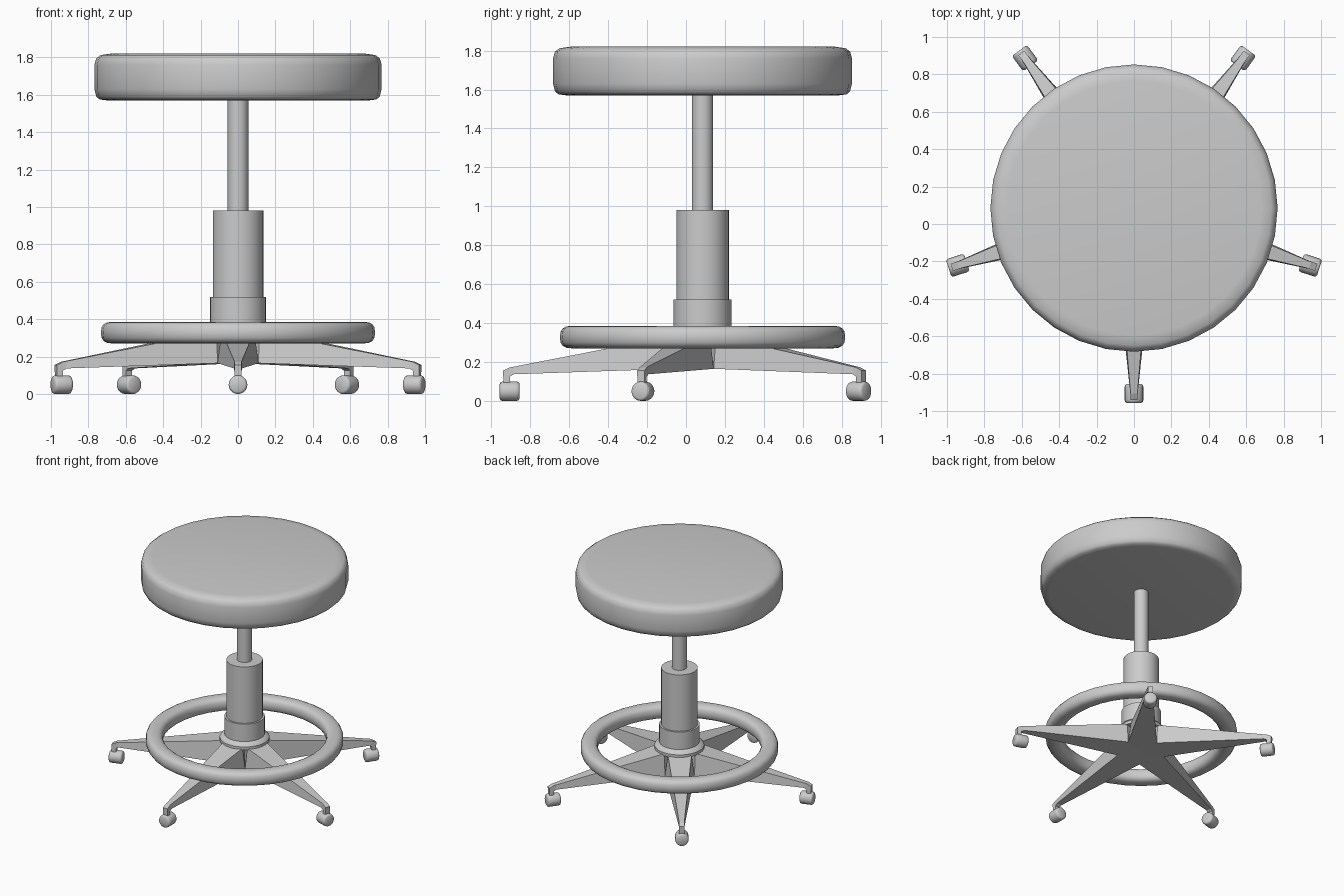
import bpy, bmesh, math
from mathutils import Matrix, Vector

if "Cube" in bpy.data.objects:
    bpy.data.objects.remove(bpy.data.objects["Cube"])

CENTRE = Vector((0, 0.085, 0))
TAU = math.tau


def finish(name, bm, matrix=Matrix(), smooth=True, angle=35):
    bmesh.ops.remove_doubles(bm, verts=bm.verts, dist=1e-5)
    bmesh.ops.recalc_face_normals(bm, faces=bm.faces)
    me = bpy.data.meshes.new(name)
    bm.to_mesh(me)
    bm.free()
    ob = bpy.data.objects.new(name, me)
    bpy.context.collection.objects.link(ob)
    ob.matrix_world = Matrix.Translation(CENTRE) @ matrix
    if smooth:
        bpy.ops.object.select_all(action='DESELECT')
        ob.select_set(True)
        bpy.context.view_layer.objects.active = ob
        bpy.ops.object.shade_smooth_by_angle(angle=math.radians(angle))
    return ob


def lathe(name, profile, segs=32, matrix=Matrix(), closed=False, angle=35):
    """Spin an (r, z) profile around the z axis."""
    bm = bmesh.new()
    vs = [bm.verts.new((r, 0, z)) for r, z in profile]
    pairs = list(zip(vs, vs[1:])) + ([(vs[-1], vs[0])] if closed else [])
    edges = [bm.edges.new(p) for p in pairs]
    bmesh.ops.spin(bm, geom=vs + edges, cent=(0, 0, 0), axis=(0, 0, 1),
                   angle=TAU, steps=segs, use_merge=False)
    return finish(name, bm, matrix, angle=angle)


# Cushioned seat
lathe("seat", [(0, 1.57), (0.70, 1.57), (0.74, 1.575), (0.758, 1.59), (0.768, 1.63),
               (0.768, 1.76), (0.758, 1.795), (0.735, 1.812), (0.68, 1.82), (0, 1.82)],
      segs=32, angle=50)

# Gas-lift post, sleeve, collar and hub flange
lathe("post", [(0, 0.95), (0.055, 0.95), (0.055, 1.58), (0, 1.58)])
lathe("sleeve", [(0, 0.5), (0.135, 0.5), (0.135, 0.98), (0, 0.98)])
lathe("collar", [(0, 0.34), (0.15, 0.34), (0.15, 0.52), (0, 0.52)])
lathe("hub_flange", [(0, 0.32), (0.185, 0.325), (0.185, 0.35), (0.17, 0.368),
                     (0.145, 0.38), (0, 0.38)])

# Foot ring with a slightly squared tube
tube = []
for i in range(16):
    c, s = math.cos(TAU * i / 16), math.sin(TAU * i / 16)
    tube.append((0.669 + 0.064 * math.copysign(abs(c) ** 0.75, c),
                 0.328 + 0.058 * math.copysign(abs(s) ** 0.75, s)))
lathe("foot_ring", tube, segs=36, closed=True, angle=60)

# Leg stations: radius, bottom z, top z, bottom half width, top half width
STATIONS = [(0.0, 0.17, 0.335, 0.0, 0.0), (0.15, 0.165, 0.335, 0.109, 0.088),
            (0.97, 0.137, 0.176, 0.022, 0.02), (0.99, 0.125, 0.172, 0.021, 0.02)]


def leg(name, matrix):
    bm = bmesh.new()
    rings = [[bm.verts.new(p) for p in ((r, -b, z0), (r, b, z0), (r, t, z1), (r, -t, z1))]
             for r, z0, z1, b, t in STATIONS]
    # Bent tip running down to the caster
    for x0, x1, z0, z1 in ((0.99, 1.025, 0.125, 0.155), (0.99, 1.022, 0.07, 0.07)):
        rings.append([bm.verts.new(p) for p in
                      ((x0, -0.02, z0), (x0, 0.02, z0), (x1, 0.02, z1), (x1, -0.02, z1))])
    for a, b in zip(rings, rings[1:]):
        for k in range(4):
            bm.faces.new((a[k], a[k - 1], b[k - 1], b[k]))
    bm.faces.new(rings[-1])
    bmesh.ops.remove_doubles(bm, verts=bm.verts, dist=1e-5)
    bmesh.ops.dissolve_degenerate(bm, edges=bm.edges, dist=1e-5)
    finish(name, bm, matrix, smooth=False)


# Five-star base: legs and radial-axis casters
for i in range(5):
    turn = Matrix.Rotation(math.radians(-90 + 72 * i), 4, 'Z')
    leg(f"leg_{i + 1}", turn)
    place = turn @ Matrix.Translation((0.94, 0, 0.05)) @ Matrix.Rotation(math.pi / 2, 4, 'Y')
    lathe(f"caster_{i + 1}", [(0, 0), (0.038, 0), (0.047, 0.005), (0.05, 0.016), (0.05, 0.086),
                              (0.047, 0.097), (0.038, 0.102), (0, 0.102)],
          segs=20, matrix=place, angle=60)
